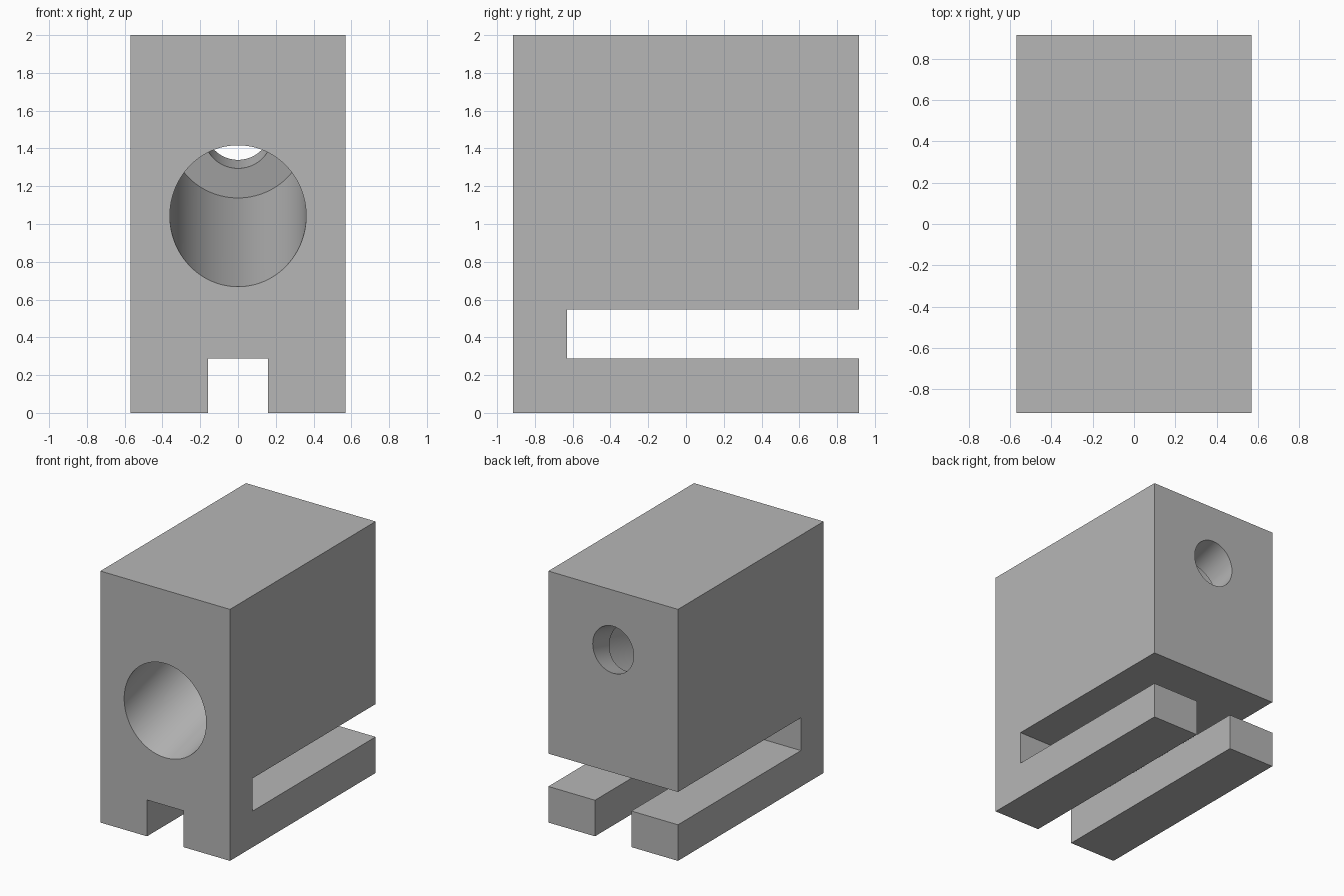
import bpy, bmesh, math
from mathutils import Vector, Matrix

cube = bpy.data.objects.get("Cube")
if cube:
    bpy.data.objects.remove(cube, do_unlink=True)

HX, HY, TOP = 0.57, 0.915, 2.0
TILT = math.atan(0.275)
AXIS = Vector((0, math.cos(TILT), math.sin(TILT)))

grey = bpy.data.materials.new("plain grey")
grey.use_nodes = True
colour = (0.47, 0.47, 0.47, 1)
grey.diffuse_color = colour
grey.node_tree.nodes["Principled BSDF"].inputs["Base Color"].default_value = colour


def finish(name, bm):
    bmesh.ops.recalc_face_normals(bm, faces=bm.faces)
    mesh = bpy.data.meshes.new(name)
    bm.to_mesh(mesh)
    bm.free()
    mesh.materials.append(grey)
    obj = bpy.data.objects.new(name, mesh)
    bpy.context.collection.objects.link(obj)
    return obj


def box(name, low, high):
    low, high = Vector(low), Vector(high)
    bm = bmesh.new()
    bmesh.ops.create_cube(bm, size=1, matrix=Matrix.Translation((low + high) / 2)
                          @ Matrix.Diagonal((high - low).to_4d()))
    return finish(name, bm)


def tilted_cylinder(name, radius, start, end):
    bm = bmesh.new()
    matrix = Matrix.Translation((start + end) / 2) @ AXIS.to_track_quat("Z", "Y").to_matrix().to_4x4()
    bmesh.ops.create_cone(bm, cap_ends=True, segments=96, radius1=radius, radius2=radius,
                          depth=(end - start).length, matrix=matrix)
    return finish(name, bm)


# Solid block
block = box("block", (-HX, -HY, 0), (HX, HY, TOP))

# Side slot, bottom groove, wide sloping bore and the narrow hole behind it
bore_end = Vector((0, 0.698, 1.486))
hole_start = Vector((0, 0.703, 1.468))
cutters = [
    box("slot_cutter", (-1, -0.63, 0.287), (1, 1.2, 0.548)),
    box("groove_cutter", (-0.16, -1.2, -0.2), (0.16, 1.2, 0.289)),
    tilted_cylinder("bore_cutter", 0.361, bore_end - AXIS * 2.1, bore_end),
    tilted_cylinder("hole_cutter", 0.18, hole_start - AXIS * 0.2, hole_start + AXIS * 0.6),
]
for cutter in cutters:
    cutter.hide_render = True
    cut = block.modifiers.new(cutter.name, "BOOLEAN")
    cut.operation = "DIFFERENCE"
    cut.solver = "EXACT"
    cut.object = cutter

# Apply the cuts and drop the cutters
bpy.ops.object.select_all(action="DESELECT")
block.select_set(True)
bpy.context.view_layer.objects.active = block
for cutter in cutters:
    bpy.ops.object.modifier_apply(modifier=cutter.name)
    bpy.data.objects.remove(cutter, do_unlink=True)

bpy.ops.object.shade_smooth_by_angle(angle=math.radians(25))
